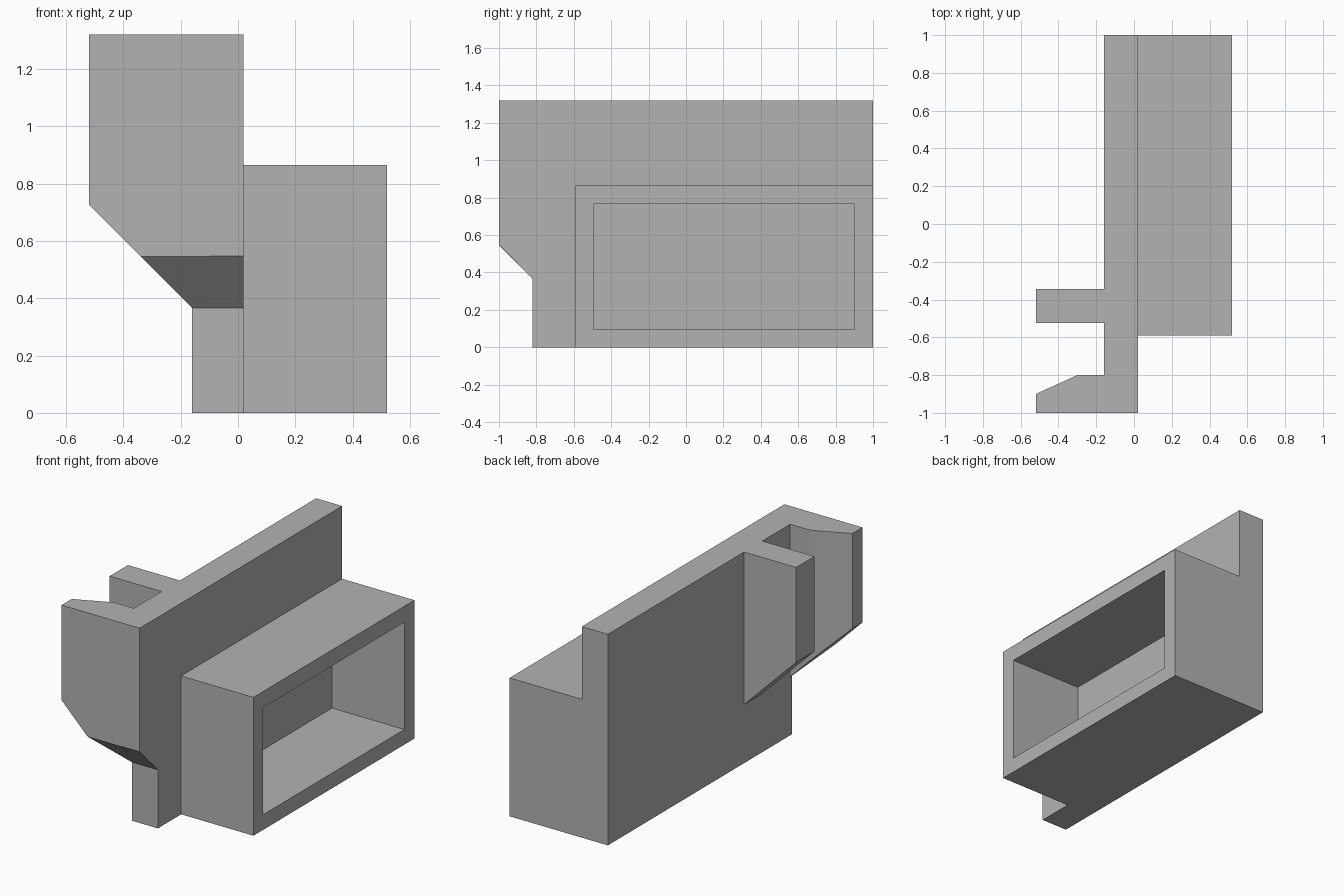
import bpy
import bmesh
from mathutils import Vector

if "Cube" in bpy.data.objects:
    bpy.data.objects.remove(bpy.data.objects["Cube"], do_unlink=True)

grey = bpy.data.materials.new("plain grey")
grey.use_nodes = True
grey.diffuse_color = (0.45, 0.45, 0.45, 1)
grey.node_tree.nodes["Principled BSDF"].inputs["Base Color"].default_value = grey.diffuse_color


def prism(name, points, direction, cuts=()):
    """Extrude a flat outline along a vector, then slice off material behind each plane."""
    bm = bmesh.new()
    face = bm.faces.new([bm.verts.new(p) for p in points])
    ext = bmesh.ops.extrude_face_region(bm, geom=[face])["geom"]
    moved = [g for g in ext if isinstance(g, bmesh.types.BMVert)]
    bmesh.ops.translate(bm, verts=moved, vec=Vector(direction))
    for point, normal in cuts:
        geom = bm.verts[:] + bm.edges[:] + bm.faces[:]
        bmesh.ops.bisect_plane(bm, geom=geom, plane_co=point, plane_no=normal, clear_inner=True)
        bmesh.ops.holes_fill(bm, edges=bm.edges[:])
    bmesh.ops.recalc_face_normals(bm, faces=bm.faces[:])
    mesh = bpy.data.meshes.new(name)
    bm.to_mesh(mesh)
    bm.free()
    mesh.materials.append(grey)
    obj = bpy.data.objects.new(name, mesh)
    bpy.context.collection.objects.link(obj)
    return obj


def side_prism(name, outline, x0, x1):
    return prism(name, [(x0, y, z) for y, z in outline], (x1 - x0, 0, 0))


def rect(y0, y1, z0, z1):
    return [(y0, z0), (y1, z0), (y1, z1), (y0, z1)]


def combine(body, tool, operation):
    mod = body.modifiers.new(operation.lower(), "BOOLEAN")
    mod.operation = operation
    mod.solver = "EXACT"
    mod.object = tool
    bpy.context.view_layer.objects.active = body
    bpy.ops.object.modifier_apply(modifier=mod.name)
    bpy.data.objects.remove(tool, do_unlink=True)


TOP, FACE, BACK = 1.32, 0.02, -0.16
TIP, ROOT = -0.52, -0.1      # arm ends; the root is sunk in the plate

# Upright plate with a sloped step at the lower front
body = side_prism("mounting_bracket", [(-0.82, 0), (1, 0), (1, TOP), (-1, TOP),
                                       (-1, 0.548), (-0.82, 0.366)], BACK, FACE)

# Two hooked arms, undercut by a slope; the front one follows the plate's step
under = ((BACK, 0, 0.366), (1, 0, 1))
step = ((0, -0.82, 0.366), (0, 1, 1))
front_outline = [(ROOT, -1), (ROOT, -0.8), (-0.3, -0.8), (TIP, -0.9), (TIP, -1)]
rear_outline = [(ROOT, -0.525), (ROOT, -0.345), (TIP, -0.345), (TIP, -0.525)]
for name, outline, cuts in (("front_arm", front_outline, (under, step)),
                            ("rear_arm", rear_outline, (under,))):
    arm = prism(name, [(x, y, 0.2) for x, y in outline], (0, 0, TOP - 0.2), cuts)
    combine(body, arm, "UNION")

# Open-sided box, hollow as far as the plate
combine(body, side_prism("box", rect(-0.59, 1, 0, 0.865), ROOT, 0.52), "UNION")
combine(body, side_prism("pocket", rect(-0.495, 0.9, 0.095, 0.765), FACE, 0.7), "DIFFERENCE")
